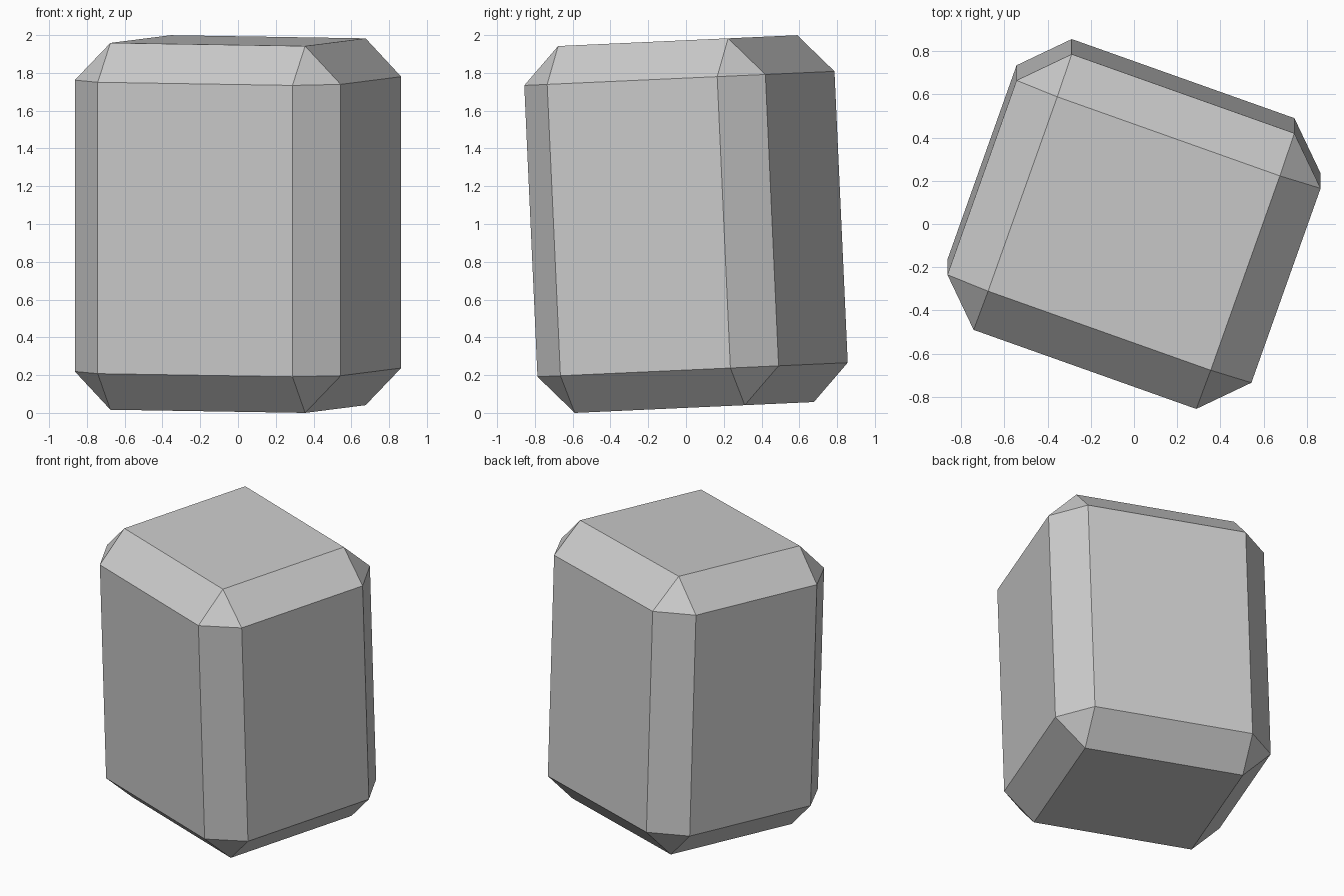
import bpy
import bmesh
from math import radians
from mathutils import Matrix, Vector

if "Cube" in bpy.data.objects:
    bpy.data.objects.remove(bpy.data.objects["Cube"])

# Block: tall box with every edge chamfered once
SIZE = (1.494, 1.356, 1.944)
CHAMFER = 0.2

bm = bmesh.new()
bmesh.ops.create_cube(bm, size=1.0)
bmesh.ops.scale(bm, vec=Vector(SIZE), verts=bm.verts)
bmesh.ops.bevel(bm, geom=bm.edges[:], offset=CHAMFER, offset_type='OFFSET',
                segments=1, profile=0.5, affect='EDGES')

# Pose: turned about its own axis, then leaning slightly to the front
pose = Matrix.Rotation(radians(2.6), 4, 'X') @ Matrix.Rotation(radians(-19.57), 4, 'Z')
bm.transform(pose)
bm.transform(Matrix.Translation((0, 0, -min(v.co.z for v in bm.verts))))
bmesh.ops.recalc_face_normals(bm, faces=bm.faces)

mesh = bpy.data.meshes.new("chamfered_block")
bm.to_mesh(mesh)
bm.free()
block = bpy.data.objects.new("chamfered_block", mesh)
bpy.context.collection.objects.link(block)
